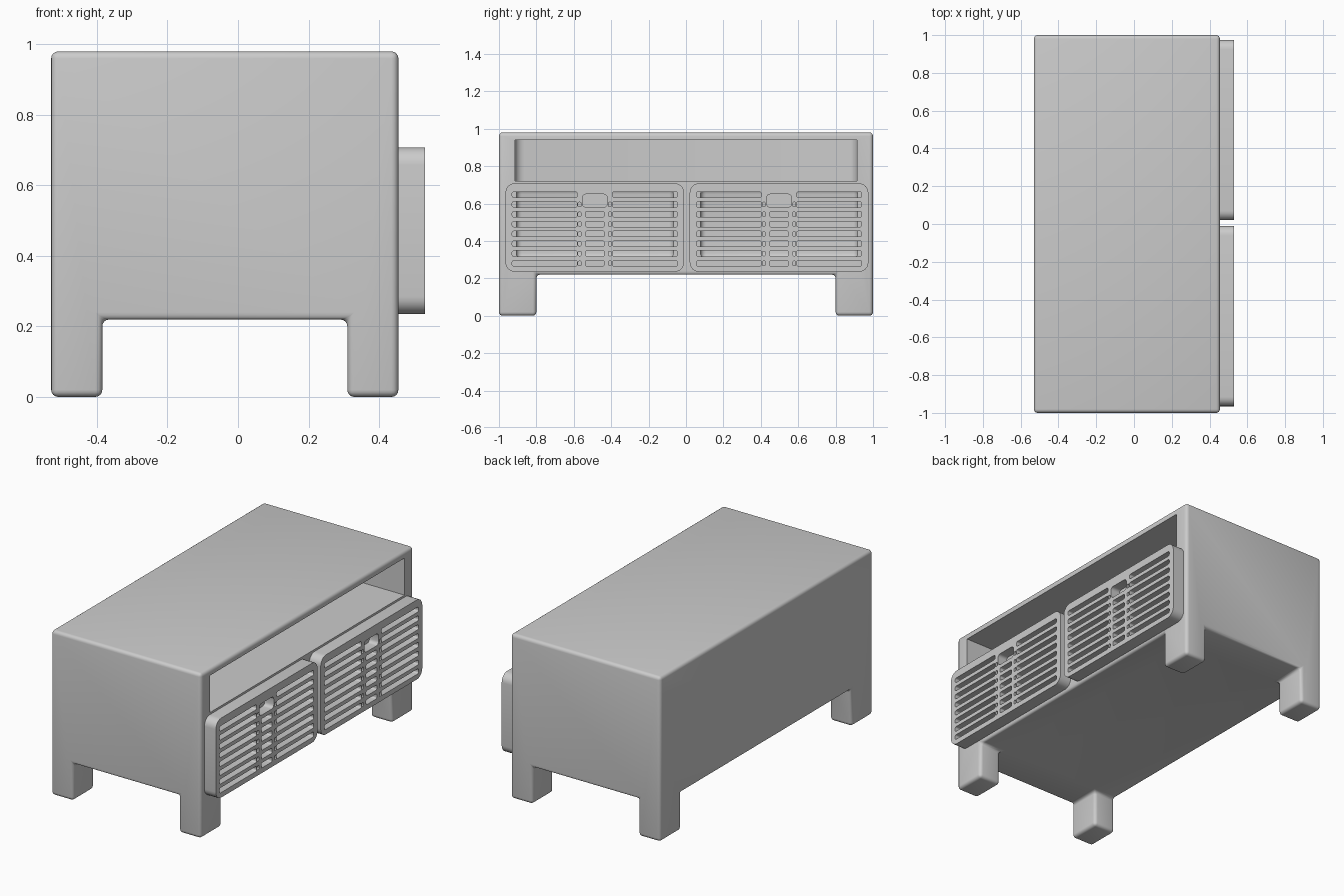
import bpy, bmesh, math
from mathutils import Matrix

if "Cube" in bpy.data.objects:
    bpy.data.objects.remove(bpy.data.objects["Cube"])

X0, X1 = -0.53, 0.455          # cabinet back and face
LEG_X, LEG_Y, UNDER, TOP = 0.145, 0.20, 0.22, 0.98


def link(name, mesh):
    ob = bpy.data.objects.new(name, mesh)
    bpy.context.collection.objects.link(ob)
    return ob


def bake(ob):
    """Replace an object's data with its evaluated mesh."""
    dg = bpy.context.evaluated_depsgraph_get()
    return bpy.data.meshes.new_from_object(ob.evaluated_get(dg))


def smooth(ob):
    bpy.ops.object.select_all(action='DESELECT')
    ob.select_set(True)
    bpy.context.view_layer.objects.active = ob
    bpy.ops.object.shade_smooth_by_angle(angle=math.radians(35))


def box(name, lo, hi, bevel, vertical_only=False):
    bm = bmesh.new()
    bmesh.ops.create_cube(bm, size=1)
    for v in bm.verts:
        v.co = [a + (c + 0.5) * (b - a) for a, b, c in zip(lo, hi, v.co)]
    edges = [e for e in bm.edges
             if not vertical_only or abs(e.verts[0].co.z - e.verts[1].co.z) > 0.01]
    bmesh.ops.bevel(bm, geom=edges, offset=bevel, segments=4, profile=0.5, affect='EDGES')
    me = bpy.data.meshes.new(name)
    bm.to_mesh(me)
    bm.free()
    return link(name, me)


# Cabinet: slab with a 3x3 underside whose corner cells extrude into legs
xs = [X0, X0 + LEG_X, X1 - LEG_X, X1]
ys = [-1, -1 + LEG_Y, 1 - LEG_Y, 1]
bm = bmesh.new()
grid = [[bm.verts.new((x, y, UNDER)) for y in ys] for x in xs]
cells = {(i, j): bm.faces.new((grid[i][j], grid[i][j + 1], grid[i + 1][j + 1], grid[i + 1][j]))
         for i in range(3) for j in range(3)}
rim = [e for e in bm.edges if e.is_boundary]
up = bmesh.ops.extrude_edge_only(bm, edges=rim)['geom']
bmesh.ops.translate(bm, verts=[g for g in up if isinstance(g, bmesh.types.BMVert)],
                    vec=(0, 0, TOP - UNDER))
bmesh.ops.holes_fill(bm, edges=[e for e in bm.edges if e.is_boundary], sides=0)
for i in (0, 2):
    for j in (0, 2):
        leg = bmesh.ops.extrude_discrete_faces(bm, faces=[cells[i, j]])['faces']
        bmesh.ops.translate(bm, verts=leg[0].verts, vec=(0, 0, -UNDER))
bmesh.ops.remove_doubles(bm, verts=bm.verts, dist=1e-5)
bmesh.ops.recalc_face_normals(bm, faces=bm.faces)
bmesh.ops.dissolve_limit(bm, angle_limit=0.02, verts=bm.verts, edges=bm.edges)
mesh = bpy.data.meshes.new("cabinet")
bm.to_mesh(mesh)
bm.free()
cabinet = link("cabinet", mesh)
bev = cabinet.modifiers.new("Round", 'BEVEL')
bev.width, bev.segments, bev.limit_method = 0.02, 4, 'ANGLE'

# Open shelf and the two drawer compartments
cutters = [box("shelf_cutter", (-0.45, -0.915, 0.72), (0.6, 0.915, 0.94), 0.05, True)]
centres = (-0.4875, 0.4975)
for c in centres:
    cutters.append(box("drawer_cutter", (-0.45, c - 0.42, 0.305), (0.6, c + 0.42, 0.68), 0.03))
for cut in cutters:
    cut.hide_render = True
    m = cabinet.modifiers.new("Cut", 'BOOLEAN')
    m.operation, m.solver, m.object = 'DIFFERENCE', 'EXACT', cut
done = bake(cabinet)
cabinet.modifiers.clear()
cabinet.data = done
for cut in cutters:
    bpy.data.objects.remove(cut)
smooth(cabinet)


def rounded_rect(curve, y0, y1, z0, z1, r, steps=4):
    pts = []
    for k, (cy, cz) in enumerate([(y1 - r, z1 - r), (y0 + r, z1 - r),
                                  (y0 + r, z0 + r), (y1 - r, z0 + r)]):
        for s in range(steps + 1):
            a = (k + s / steps) * math.pi / 2
            pts.append((cy + r * math.cos(a), cz + r * math.sin(a)))
    sp = curve.splines.new('POLY')
    sp.points.add(len(pts) - 1)
    for p, (y, z) in zip(sp.points, pts):
        p.co = (y, z, 0, 1)
    sp.use_cyclic_u = True


def panel(name, shapes, x0, x1, c):
    """Extrude an outline with holes along x."""
    cu = bpy.data.curves.new(name, 'CURVE')
    cu.dimensions, cu.fill_mode, cu.extrude = '2D', 'BOTH', (x1 - x0) / 2
    for s in shapes:
        rounded_rect(cu, *s)
    tmp = link(name + "_curve", cu)
    me = bake(tmp)
    bpy.data.objects.remove(tmp)
    # local x, y, z become world y, z, x
    me.transform(Matrix(((0, 0, 1, (x0 + x1) / 2), (1, 0, 0, c), (0, 1, 0, 0), (0, 0, 0, 1))))
    bm = bmesh.new()
    bm.from_mesh(me)
    bmesh.ops.remove_doubles(bm, verts=bm.verts, dist=1e-5)
    bmesh.ops.recalc_face_normals(bm, faces=bm.faces)
    bm.to_mesh(me)
    bm.free()
    ob = link(name, me)
    smooth(ob)


# Louvred drawer fronts with a finger-pull recess
for c, side in zip(centres, ("left", "right")):
    shapes = [(-0.4775, 0.4775, 0.235, 0.708, 0.05, 6),
              (-0.067, 0.067, 0.58, 0.65, 0.02)]
    for row in range(8):
        z = 0.28 + 0.0525 * row
        h = 0.015
        for s in (-1, 1):
            a, b = sorted((s * 0.094, s * 0.442))
            shapes.append((a, b, z - h, z + h, 0.01))
            if row < 7:
                a, b = sorted((s * 0.073, s * 0.089))
                shapes.append((a, b, z - h + 0.003, z + h - 0.003, 0.006))
        if row < 6:
            shapes.append((-0.05, 0.05, z - h, z + h, 0.008))
    panel(side + "_drawer_front", shapes, X1, 0.53, c)
    panel(side + "_pull_back", [(-0.068, 0.068, 0.578, 0.652, 0.02)], X1, 0.47, c)
